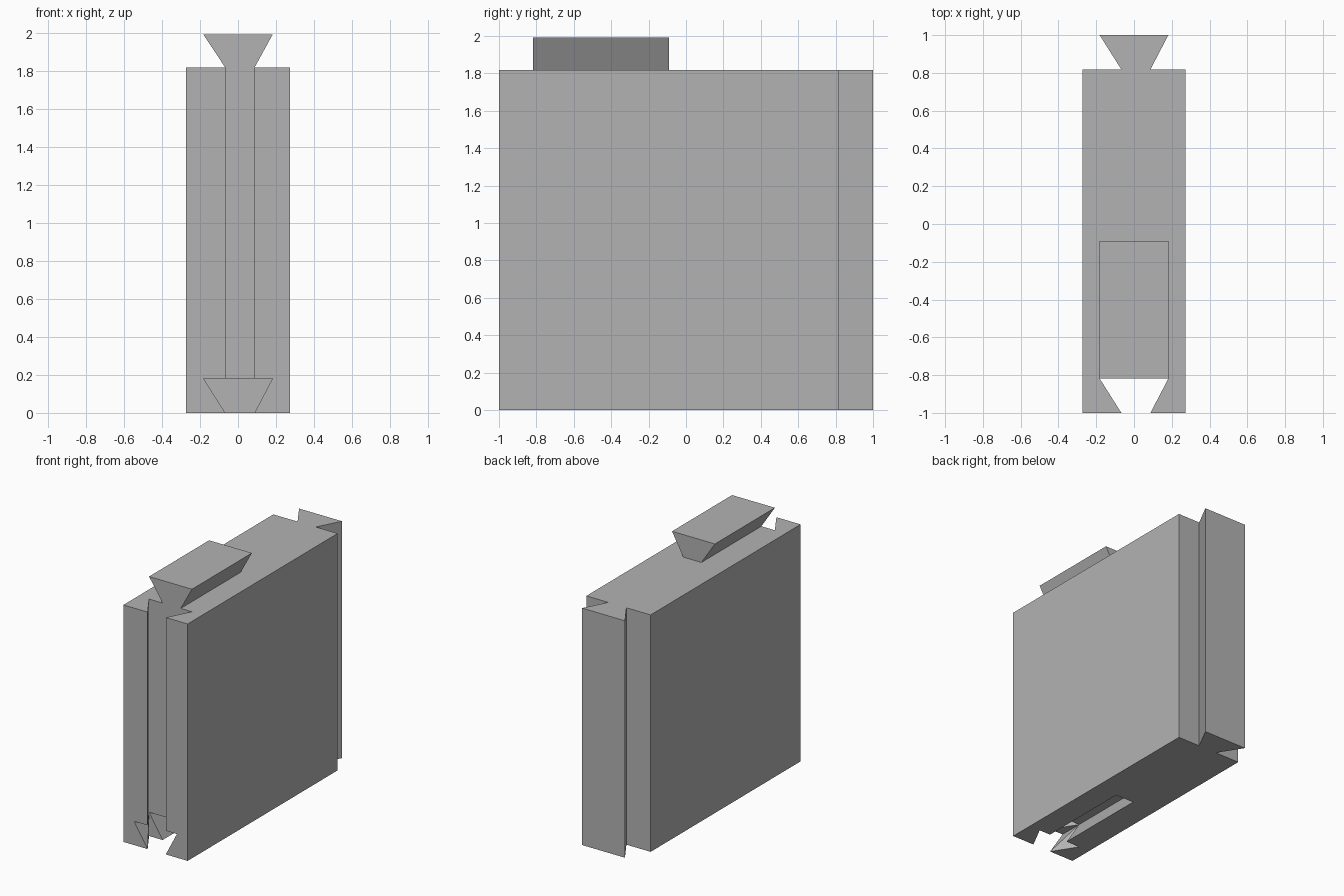
import bpy
import bmesh
from mathutils import Vector

default = bpy.data.objects.get("Cube")
if default:
    bpy.data.objects.remove(default, do_unlink=True)

U = 1 / 11                      # basic module
HALF_W, HEIGHT = 3 * U, 20 * U  # block half width and height
FRONT, BACK = -11 * U, 9 * U    # block ends
WIDE, DEPTH = 2 * U, 2 * U      # dovetail half width and depth
NECK_L, NECK_R = -0.067, 0.087  # dovetail neck edges
RAIL_H = 1.9 * U

grey = bpy.data.materials.new("plain grey")
grey.use_nodes = True
colour = (0.45, 0.45, 0.45, 1)
grey.diffuse_color = colour
grey.node_tree.nodes["Principled BSDF"].inputs["Base Color"].default_value = colour


def prism(name, profile, to_3d, offset):
    """Extrude a 2D profile, placed by to_3d, along offset."""
    bm = bmesh.new()
    face = bm.faces.new([bm.verts.new(to_3d(a, b)) for a, b in profile])
    moved = bmesh.ops.extrude_face_region(bm, geom=[face])["geom"]
    verts = [g for g in moved if isinstance(g, bmesh.types.BMVert)]
    bmesh.ops.translate(bm, verts=verts, vec=Vector(offset))
    bmesh.ops.recalc_face_normals(bm, faces=bm.faces)
    mesh = bpy.data.meshes.new(name)
    bm.to_mesh(mesh)
    bm.free()
    mesh.materials.append(grey)
    obj = bpy.data.objects.new(name, mesh)
    bpy.context.collection.objects.link(obj)
    return obj


def dovetail(base, depth):
    """Flared profile from the neck at base to the wide edge."""
    return [(NECK_L, base), (-WIDE, base + depth),
            (WIDE, base + depth), (NECK_R, base)]


# Block with a front groove and a back tongue running its full height
plan = ([(-HALF_W, FRONT)] + dovetail(FRONT, DEPTH)
        + [(HALF_W, FRONT), (HALF_W, BACK)]
        + dovetail(BACK, DEPTH)[::-1] + [(-HALF_W, BACK)])
block = prism("block", plan, lambda x, y: (x, y, 0), (0, 0, HEIGHT))

# Bottom groove, open at the front
groove = [(NECK_L, -0.1)] + dovetail(0, DEPTH) + [(NECK_R, -0.1)]
cutter = prism("groove_cutter", groove,
               lambda x, z: (x, FRONT - 0.1, z), (0, 10 * U + 0.1, 0))
cutter.hide_render = True
cut = block.modifiers.new("bottom groove", "BOOLEAN")
cut.operation = "DIFFERENCE"
cut.solver = "EXACT"
cut.object = cutter
bpy.context.view_layer.objects.active = block
bpy.ops.object.modifier_apply(modifier=cut.name)
bpy.data.objects.remove(cutter, do_unlink=True)

# Top dovetail rail
prism("top_rail", dovetail(HEIGHT, RAIL_H),
      lambda x, z: (x, -9 * U, z), (0, 8 * U, 0))
